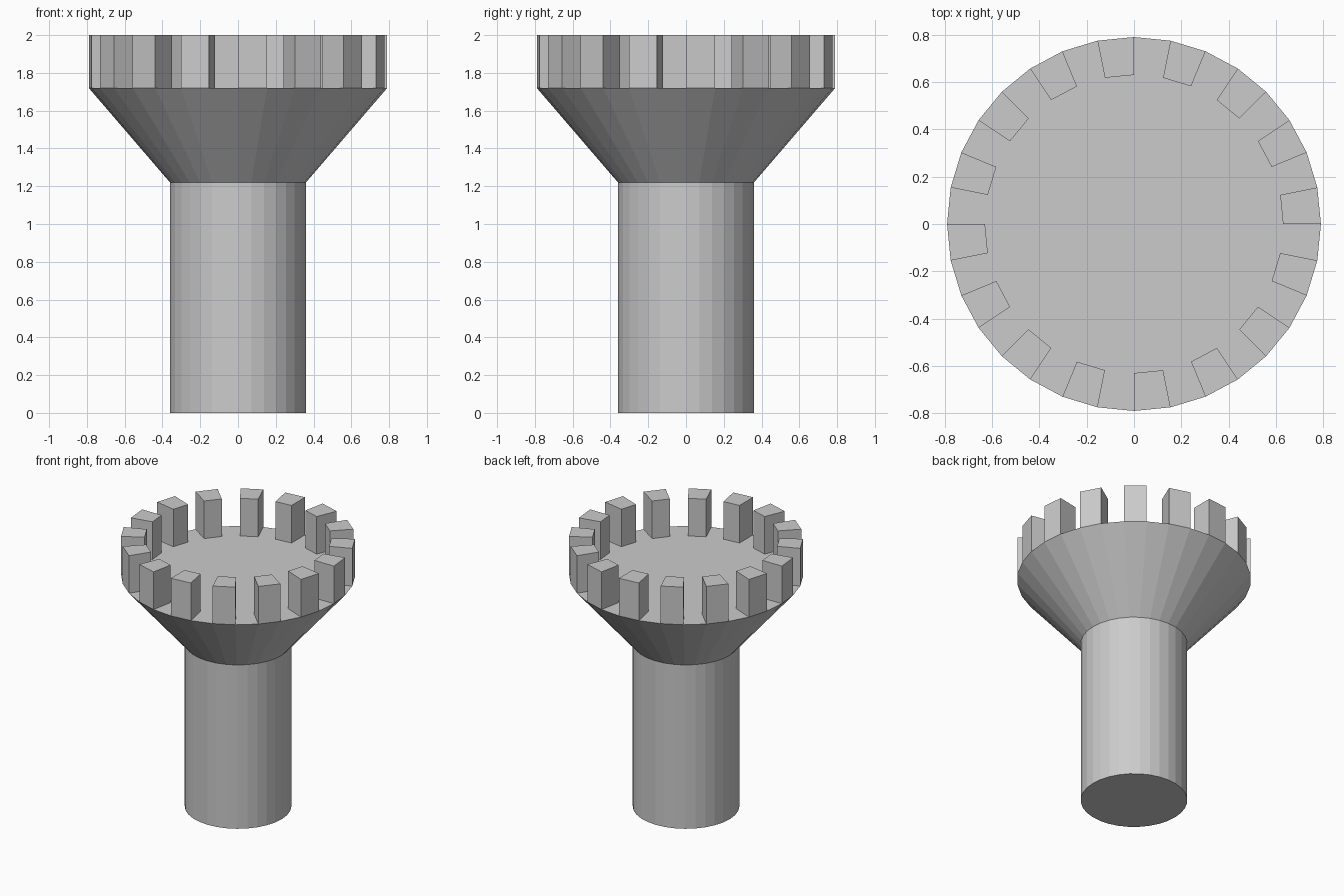
import bpy, bmesh
from math import cos, sin, tau

cube = bpy.data.objects.get("Cube")
if cube:
    bpy.data.objects.remove(cube)

SIDES = 32
R_SHAFT, R_TOP, R_INNER = 0.36, 0.79, 0.63
Z_NECK, Z_FLOOR, Z_TOP = 1.22, 1.72, 2.0

stone = bpy.data.materials.new("grey_stone")
stone.use_nodes = True
grey = (0.6, 0.6, 0.6, 1)
stone.diffuse_color = grey
stone.node_tree.nodes["Principled BSDF"].inputs["Base Color"].default_value = grey


def point(radius, step, z):
    a = tau * step / SIDES
    return (radius * cos(a), radius * sin(a), z)


def add_object(name, bm):
    bmesh.ops.recalc_face_normals(bm, faces=bm.faces)
    mesh = bpy.data.meshes.new(name)
    bm.to_mesh(mesh)
    bm.free()
    mesh.materials.append(stone)
    obj = bpy.data.objects.new(name, mesh)
    bpy.context.collection.objects.link(obj)
    return obj


# Tower body: straight shaft flaring out to the platform
bm = bmesh.new()
rings = [[bm.verts.new(point(r, i, z)) for i in range(SIDES)]
         for r, z in ((R_SHAFT, 0), (R_SHAFT, Z_NECK), (R_TOP, Z_FLOOR))]
for low, high in zip(rings, rings[1:]):
    for i in range(SIDES):
        j = (i + 1) % SIDES
        bm.faces.new((low[i], low[j], high[j], high[i]))
bm.faces.new(rings[0])
bm.faces.new(rings[-1])
add_object("tower_body", bm)

# Battlements: a wedge block on every second side of the rim
bm = bmesh.new()
for i in range(0, SIDES, 2):
    base = bm.faces.new([bm.verts.new(point(r, s, Z_FLOOR)) for r, s in
                         ((R_INNER, i), (R_TOP, i), (R_TOP, i + 1), (R_INNER, i + 1))])
    top = bmesh.ops.extrude_face_region(bm, geom=[base], use_keep_orig=True)["geom"]
    bmesh.ops.translate(bm, vec=(0, 0, Z_TOP - Z_FLOOR),
                        verts=[v for v in top if isinstance(v, bmesh.types.BMVert)])
add_object("battlements", bm)
